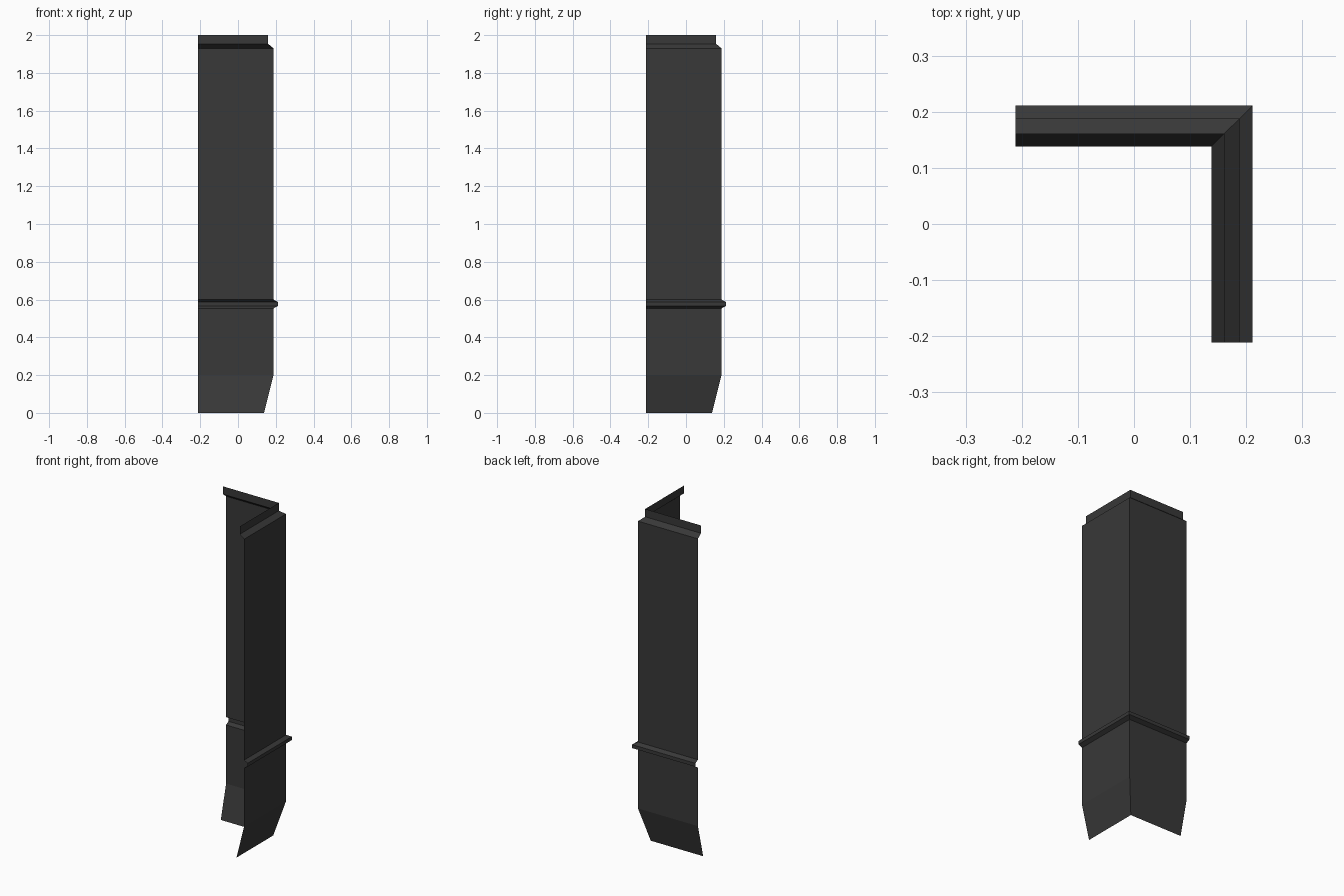
import bpy, bmesh

if "Cube" in bpy.data.objects:
    bpy.data.objects.remove(bpy.data.objects["Cube"])

# Charcoal sheet material
mat = bpy.data.materials.new("charcoal")
mat.diffuse_color = (0.04, 0.04, 0.04, 1)
mat.use_nodes = True
mat.node_tree.nodes["Principled BSDF"].inputs["Base Color"].default_value = mat.diffuse_color

END = -0.211   # free ends of both wings
# Profile going up the corner: (distance of wall from centre, height)
PROFILE = [(0.138, 0), (0.188, 0.2), (0.188, 0.553), (0.211, 0.566),
           (0.211, 0.587), (0.188, 0.60), (0.188, 1.93), (0.16, 1.953), (0.16, 2.0)]

# Sweep the profile round the L-shaped path with a mitred corner
bm = bmesh.new()
rows = [[bm.verts.new(p) for p in ((d, END, z), (d, d, z), (END, d, z))]
        for d, z in PROFILE]
for lo, hi in zip(rows, rows[1:]):
    for i in range(2):
        bm.faces.new((lo[i], lo[i + 1], hi[i + 1], hi[i]))

mesh = bpy.data.meshes.new("corner_trim")
bm.to_mesh(mesh)
bm.free()
mesh.materials.append(mat)
trim = bpy.data.objects.new("corner_trim", mesh)
bpy.context.collection.objects.link(trim)
